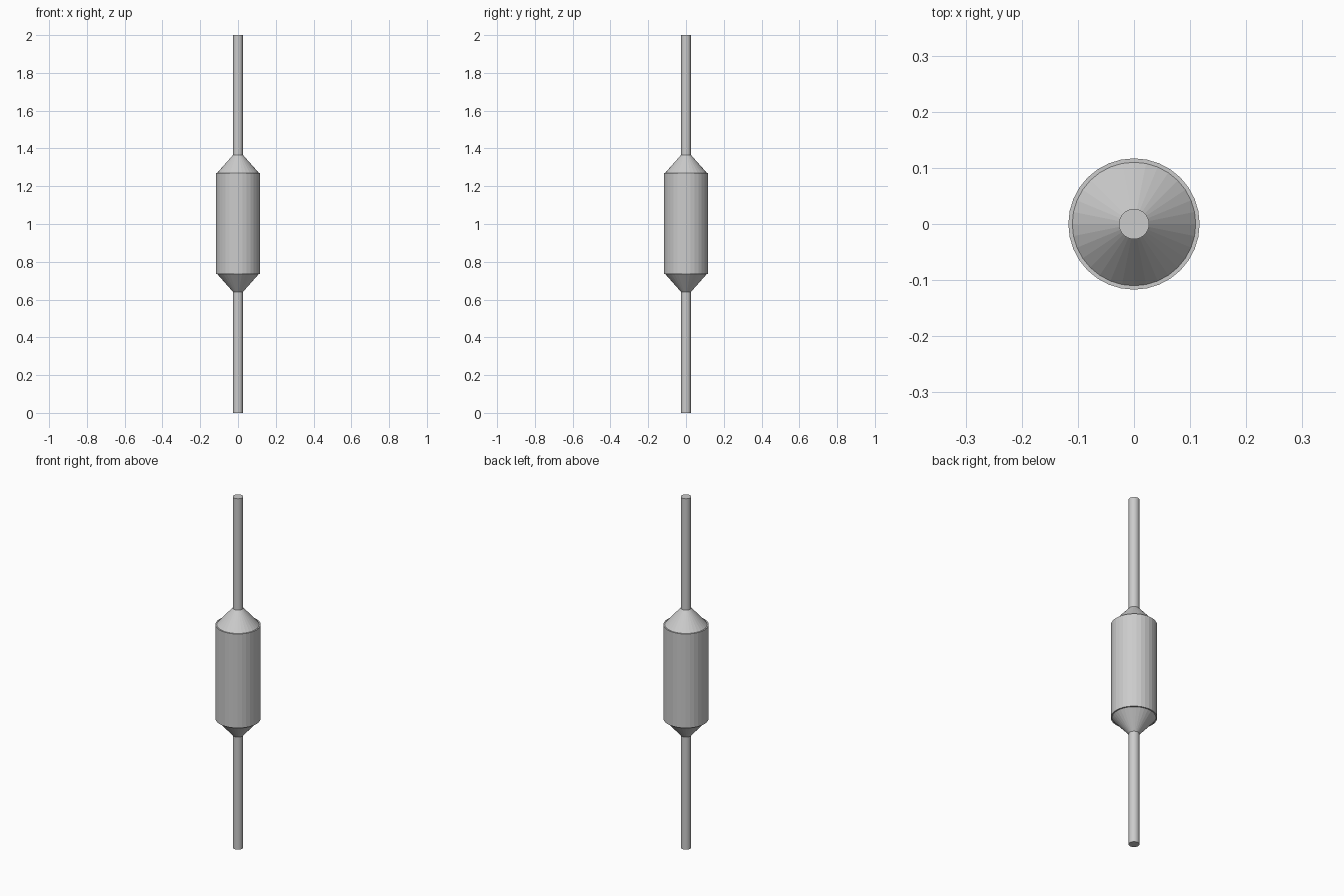
import bpy

if "Cube" in bpy.data.objects:
    bpy.data.objects.remove(bpy.data.objects["Cube"])

SIDES = 32
MID = 1.003        # centre height of the body
BODY_R, CAP_R, LEAD_R = 0.117, 0.11, 0.027
BODY_HALF, CAP_HALF = 0.268, 0.362


def tapered(name, r_low, r_high, z_low, z_high):
    """Flat-shaded upright cylinder or cone between two heights."""
    bpy.ops.mesh.primitive_cone_add(
        vertices=SIDES, radius1=r_low, radius2=r_high,
        depth=z_high - z_low, location=(0, 0, (z_low + z_high) / 2))
    obj = bpy.context.object
    obj.name = name
    return obj


# Central cylindrical body
tapered("body", BODY_R, BODY_R, MID - BODY_HALF, MID + BODY_HALF)

# Conical end caps, stepped in slightly from the body rim
tapered("upper_cap", CAP_R, LEAD_R, MID + BODY_HALF, MID + CAP_HALF)
tapered("lower_cap", LEAD_R, CAP_R, MID - CAP_HALF, MID - BODY_HALF)

# Straight wire leads
tapered("upper_lead", LEAD_R, LEAD_R, MID + CAP_HALF, 2.0)
tapered("lower_lead", LEAD_R, LEAD_R, 0.0, MID - CAP_HALF)
